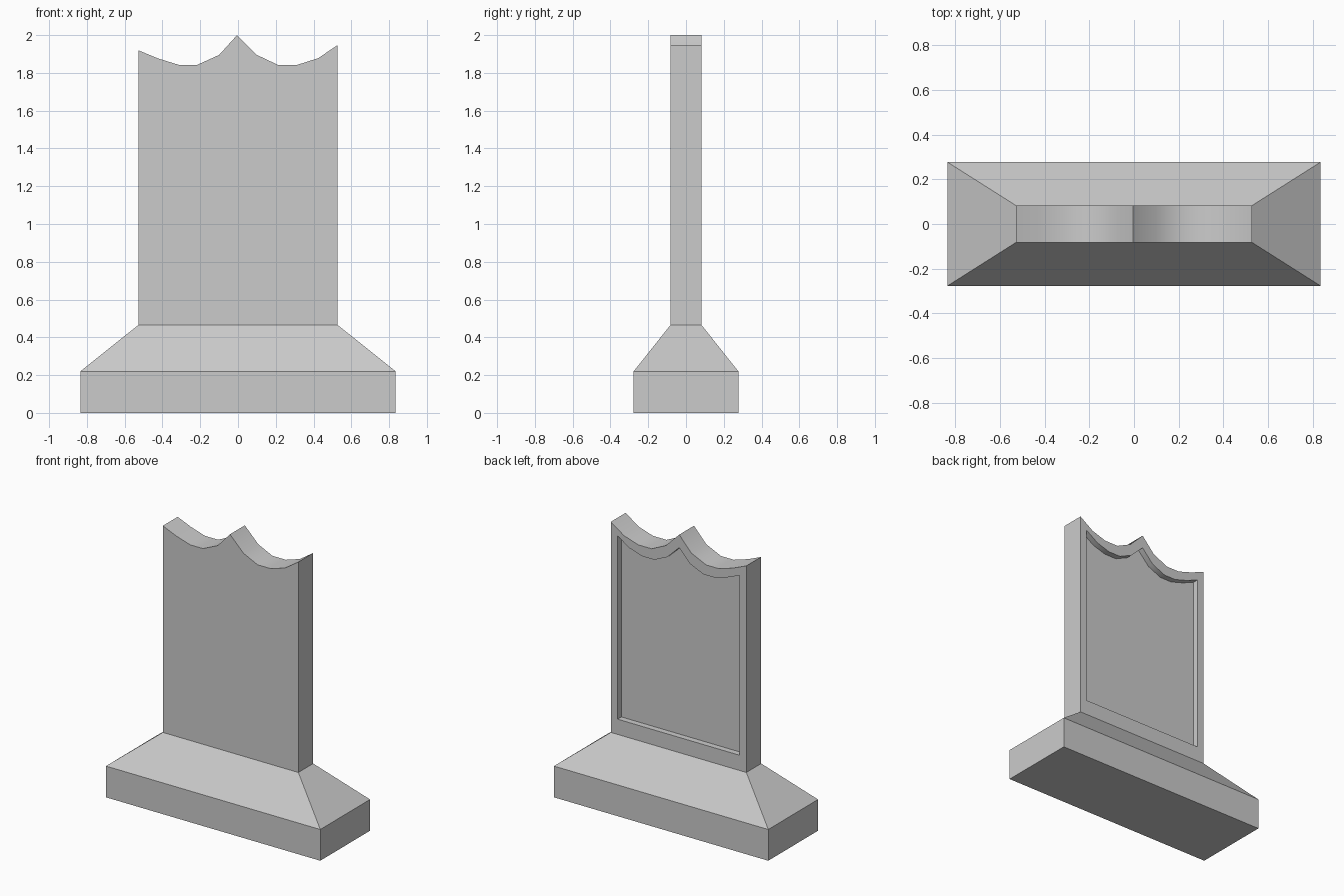
import bpy, bmesh, math

if "Cube" in bpy.data.objects:
    bpy.data.objects.remove(bpy.data.objects["Cube"])

HALF_T = 0.0825   # half thickness of the slab
NECK = 0.465      # height where slab meets plinth


def loft(name, loops, cap_start=True, cap_end=True, skip=()):
    """Join closed loops of points with quads; skip drops given side strips."""
    bm = bmesh.new()
    rings = [[bm.verts.new(p) for p in loop] for loop in loops]
    n = len(rings[0])
    for k, (a, b) in enumerate(zip(rings, rings[1:])):
        for i in range(n):
            if (k, i) not in skip:
                j = (i + 1) % n
                bm.faces.new((a[i], a[j], b[j], b[i]))
    if cap_start:
        bm.faces.new(rings[0][::-1])
    if cap_end:
        bm.faces.new(rings[-1])
    bmesh.ops.recalc_face_normals(bm, faces=bm.faces)
    mesh = bpy.data.meshes.new(name)
    bm.to_mesh(mesh)
    bm.free()
    obj = bpy.data.objects.new(name, mesh)
    bpy.context.collection.objects.link(obj)
    bpy.ops.object.select_all(action='DESELECT')
    obj.select_set(True)
    bpy.context.view_layer.objects.active = obj
    bpy.ops.object.shade_smooth_by_angle(angle=math.radians(30))
    return obj


def rect(hx, hy, z):
    return [(-hx, -hy, z), (hx, -hy, z), (hx, hy, z), (-hx, hy, z)]


# Plinth: block with sloped shoulders, open where the slab stands
loft("plinth", [rect(0.835, 0.277, 0), rect(0.835, 0.277, 0.22),
                rect(0.528, HALF_T, NECK)], cap_end=False)

# Slab outline: two bottom corners, then the scalloped top from right to left
outline = [(-0.528, NECK), (0.528, NECK),
           (0.528, 1.948), (0.425, 1.878), (0.315, 1.843), (0.21, 1.843),
           (0.10, 1.895), (-0.005, 2.0), (-0.10, 1.895), (-0.215, 1.843),
           (-0.315, 1.843), (-0.425, 1.877), (-0.528, 1.92)]
# Recessed panel outline: the same shape shrunk
panel = [(x * 0.9, 1.29 + (z - 1.29) * 0.87) for x, z in outline]


def at_y(shape, y):
    return [(x, y, z) for x, z in shape]


# Slab: plain front, framed recess in the back
loft("slab", [at_y(outline, -HALF_T), at_y(outline, HALF_T),
              at_y(panel, HALF_T), at_y(panel, HALF_T - 0.042)],
     skip={(0, 0)})
